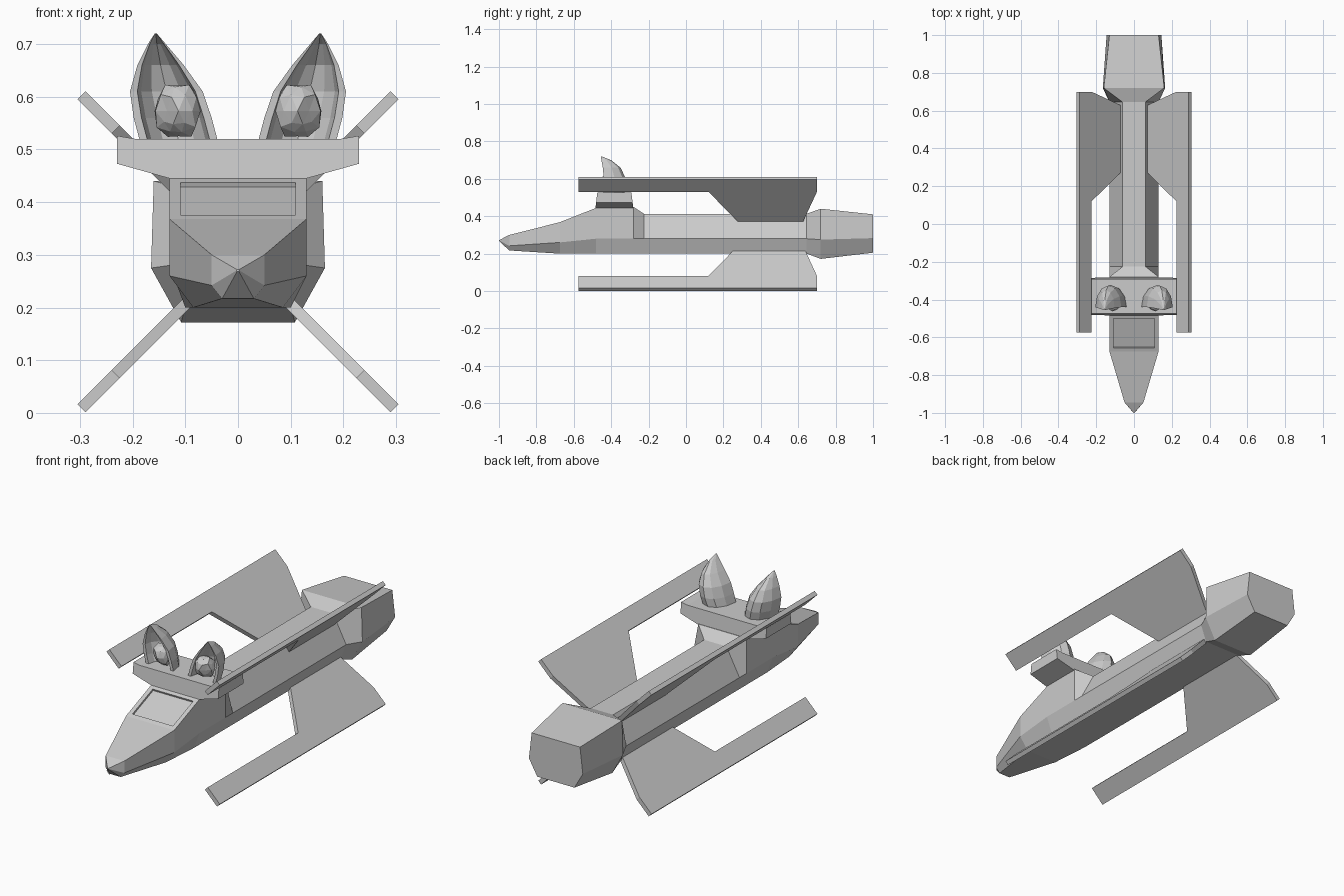
import bpy, bmesh, math, random
from mathutils import Vector

if "Cube" in bpy.data.objects:
    bpy.data.objects.remove(bpy.data.objects["Cube"])

random.seed(4)


def finish(name, bm):
    bmesh.ops.recalc_face_normals(bm, faces=bm.faces[:])
    me = bpy.data.meshes.new(name)
    bm.to_mesh(me)
    bm.free()
    ob = bpy.data.objects.new(name, me)
    bpy.context.collection.objects.link(ob)
    return ob


def loft(rings):
    """Skin equal-length closed rings and cap both ends."""
    bm = bmesh.new()
    vs = [[bm.verts.new(p) for p in r] for r in rings]
    n = len(vs[0])
    for a, b in zip(vs, vs[1:]):
        for i in range(n):
            j = (i + 1) % n
            bm.faces.new((a[i], a[j], b[j], b[i]))
    bm.faces.new(vs[0])
    bm.faces.new(vs[-1][::-1])
    return bm


def hexagon(y, top, mid, bot):
    half = [top, mid, bot]
    return [(w, y, z) for w, z in half] + [(-w, y, z) for w, z in half[::-1]]


# hull: nose, cabin, slim body and engine as one run of six-sided sections
body = ((.06, .413), (.13, .28), (.10, .20))
sections = [
    (-1.0, (.002, .272), (.003, .27), (.002, .268)),
    (-.945, (.05, .30), (.05, .242), (.03, .217)),
    (-.675, (.13, .368), (.13, .26), (.085, .20)),
    (-.48, (.13, .445), (.13, .28), (.10, .20)),
    (-.28, (.13, .45), (.13, .28), (.10, .20)),
    (-.225, *body),
    (.645, *body),
    (.72, (.16, .44), (.165, .275), (.108, .172)),
    (1.0, (.13, .41), (.145, .283), (.10, .205)),
]
bm = loft([hexagon(*s) for s in sections])
bmesh.ops.recalc_face_normals(bm, faces=bm.faces[:])

# sunken windscreen on the sloped cabin face
target = Vector((0, -.578, .407))
screen = min(bm.faces, key=lambda f: (f.calc_center_median() - target).length)
bmesh.ops.inset_region(bm, faces=[screen], thickness=.03)
normal = screen.normal.copy()
inner = bmesh.ops.extrude_discrete_faces(bm, faces=[screen])["faces"][0]
bmesh.ops.translate(bm, verts=inner.verts[:], vec=normal * -.009)
finish("hull", bm)

# four diagonal fins, each a flat outline given as (y, distance out)
outline = [(-.575, .297), (.70, .297), (.70, .232), (.625, .07),
           (.28, .07), (.12, .232), (-.575, .232)]
t = .0075
for sx in (1, -1):
    for sz in (1, -1):
        rings = [[(sx * (x + s * t), y, .306 + sz * (x - s * t)) for y, x in outline]
                 for s in (1, -1)]
        finish(("upper" if sz > 0 else "lower") + ("_right" if sx > 0 else "_left") + "_fin",
               loft(rings))

# shelf across the cabin roof
half = [(.13, .445), (.23, .473), (.23, .526), (.195, .52)]
profile = half + [(-x, z) for x, z in half[::-1]]
finish("shelf", loft([[(x, y + (z - .445) * lean, z) for x, z in profile]
                      for y, lean in ((-.484, .12), (-.282, -.12))]))

# pointed shells with hollow fronts: z, centre x, half width, front y, back y
shell = [(.515, .112, .074, -.44, -.33), (.56, .124, .074, -.44, -.322),
         (.61, .136, .069, -.44, -.326), (.66, .147, .044, -.445, -.35),
         (.70, .154, .017, -.452, -.40), (.72, .156, .002, -.456, -.45)]
arc = [math.pi * i / 6 for i in range(7)]
for side, sx in (("right", 1), ("left", -1)):
    rings = []
    for z, cx, w, yf, yb in shell:
        outer = [(sx * (cx + w * math.cos(a)), yf + (yb - yf) * math.sin(a), z) for a in arc]
        hollow = [(sx * (cx + .8 * w * math.cos(a)), yf + .6 * (yb - yf) * math.sin(a), z)
                  for a in arc[::-1]]
        rings.append(outer + hollow)
    finish(side + "_shell", loft(rings))

# rough lump inside each shell
lump = bmesh.new()
bmesh.ops.create_icosphere(lump, subdivisions=2, radius=1)
for v in lump.verts:
    k = random.uniform(.8, 1.1)
    v.co = Vector((.113 + .045 * v.co.x * k, -.415 + .045 * v.co.y * k, .573 + .055 * v.co.z * k))
for side, sx in (("right", 1), ("left", -1)):
    bm = lump.copy()
    for v in bm.verts:
        v.co.x *= sx
    finish(side + "_lump", bm)
lump.free()
